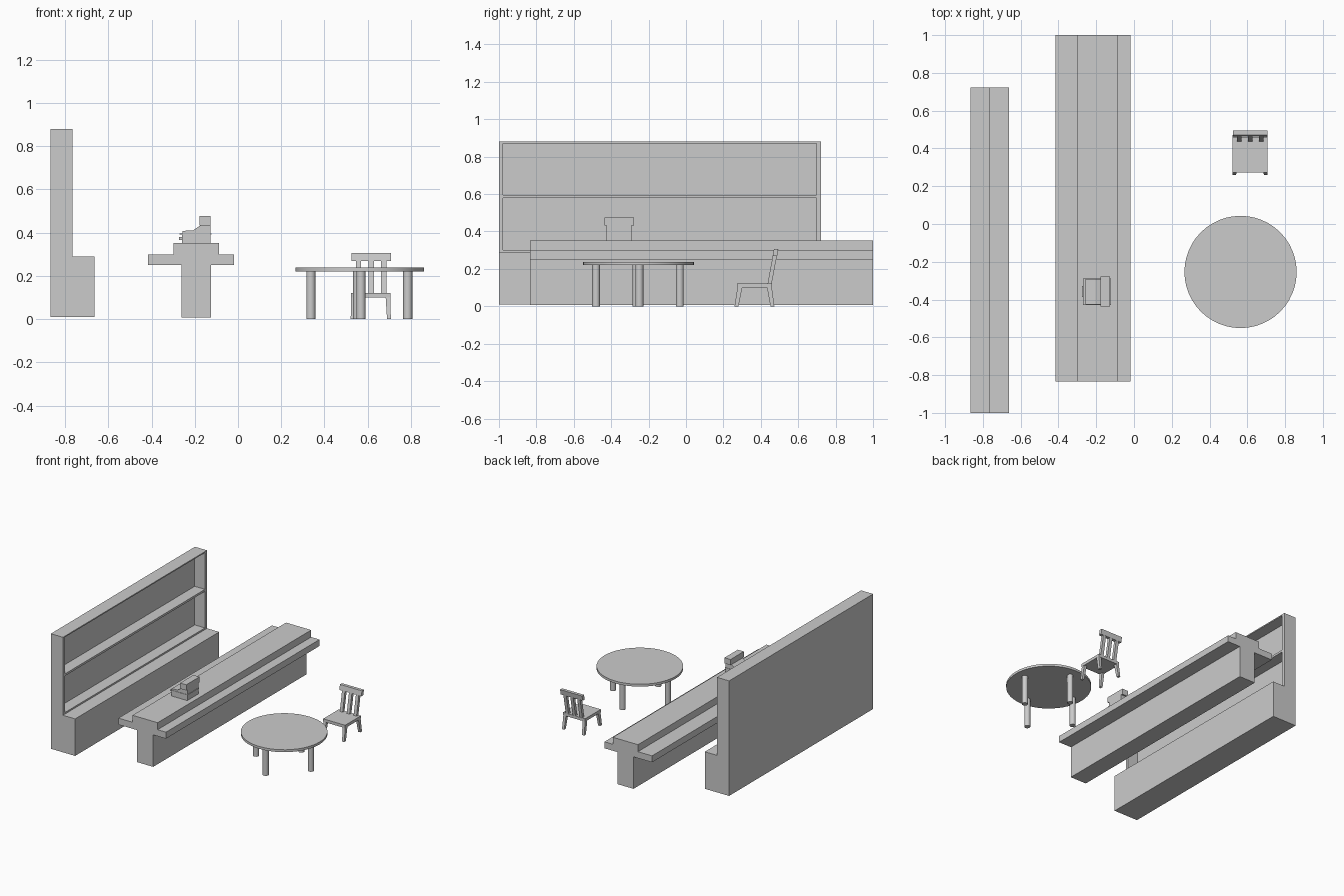
import bpy, bmesh, math
from mathutils import Vector

if "Cube" in bpy.data.objects:
    bpy.data.objects.remove(bpy.data.objects["Cube"])

GREY = (0.6, 0.6, 0.6, 1)
mat = bpy.data.materials.new("light_grey")
mat.use_nodes = True
mat.diffuse_color = GREY
mat.node_tree.nodes["Principled BSDF"].inputs["Base Color"].default_value = GREY


def finish(name, bm):
    bmesh.ops.recalc_face_normals(bm, faces=bm.faces)
    mesh = bpy.data.meshes.new(name)
    bm.to_mesh(mesh)
    bm.free()
    mesh.materials.append(mat)
    ob = bpy.data.objects.new(name, mesh)
    bpy.context.scene.collection.objects.link(ob)
    return ob


def prism(name, profile, y0, y1):
    """Extrude an (x, z) outline along y."""
    bm = bmesh.new()
    face = bm.faces.new([bm.verts.new((x, y0, z)) for x, z in profile])
    out = bmesh.ops.extrude_face_region(bm, geom=[face])
    verts = [v for v in out["geom"] if isinstance(v, bmesh.types.BMVert)]
    bmesh.ops.translate(bm, verts=verts, vec=(0, y1 - y0, 0))
    return finish(name, bm)


def box(name, x, y, z):
    return prism(name, [(x[0], z[0]), (x[1], z[0]), (x[1], z[1]), (x[0], z[1])], *y)


def bar(name, bottom, top, width, depth, taper=1.0):
    """Leaning rectangular bar with level ends."""
    bm = bmesh.new()
    rings = []
    for centre, s in ((bottom, taper), (top, 1.0)):
        rings.append([bm.verts.new(Vector(centre) + Vector((i * width * s / 2, j * depth * s / 2, 0)))
                      for i, j in ((-1, -1), (1, -1), (1, 1), (-1, 1))])
    low, high = rings
    bm.faces.new(low)
    bm.faces.new(high)
    for k in range(4):
        n = (k + 1) % 4
        bm.faces.new((low[k], low[n], high[n], high[k]))
    return finish(name, bm)


def cylinder(name, x, y, z0, z1, radius, sides):
    bm = bmesh.new()
    bmesh.ops.create_cone(bm, cap_ends=True, segments=sides, radius1=radius,
                          radius2=radius, depth=z1 - z0)
    bmesh.ops.translate(bm, verts=bm.verts, vec=(x, y, (z0 + z1) / 2))
    ob = finish(name, bm)
    bpy.ops.object.select_all(action="DESELECT")
    ob.select_set(True)
    bpy.context.view_layer.objects.active = ob
    bpy.ops.object.shade_smooth_by_angle(angle=math.radians(40))
    return ob


# Wall cabinet: low base, back panel, and a frame around two open bays
back, inner, front = -0.866, -0.851, -0.765
y0, y1 = -1.0, 0.722
box("cabinet_base", (back, -0.663), (y0, y1), (0.01, 0.29))
box("cabinet_back", (back, inner), (y0, y1), (0.29, 0.88))
for name, z in (("lower", (0.29, 0.302)), ("middle", (0.578, 0.594)), ("top", (0.871, 0.88))):
    box(f"cabinet_{name}_shelf", (inner, front), (y0 + 0.022, y1 - 0.024), z)
box("cabinet_front_end", (inner, front), (y0, y0 + 0.022), (0.29, 0.88))
box("cabinet_back_end", (inner, front), (y1 - 0.024, y1), (0.29, 0.88))

# Long counter with a ledge on each side
prism("counter", [(-0.261, 0.008), (-0.125, 0.008), (-0.125, 0.25), (-0.018, 0.25),
                  (-0.018, 0.299), (-0.088, 0.299), (-0.088, 0.352), (-0.298, 0.352),
                  (-0.298, 0.299), (-0.416, 0.299), (-0.416, 0.25), (-0.261, 0.25)],
      -0.835, 1.0)

# Cash register
box("register_drawer_case", (-0.26, -0.127), (-0.425, -0.291), (0.352, 0.391))
box("register_drawer_handle", (-0.274, -0.26), (-0.387, -0.327), (0.367, 0.38))
box("register_rim", (-0.27, -0.123), (-0.428, -0.288), (0.391, 0.397))
prism("register_body", [(-0.257, 0.397), (-0.127, 0.397), (-0.127, 0.433), (-0.175, 0.433),
                        (-0.207, 0.411), (-0.257, 0.408)], -0.425, -0.291)
box("register_display", (-0.178, -0.127), (-0.437, -0.278), (0.433, 0.476))

# Round table
tx, ty = 0.564, -0.254
cylinder("table_top", tx, ty, 0.22, 0.238, 0.297, 48)
for i in range(4):
    a = math.radians(90 * i + 2)
    cylinder("table_leg", tx - 0.003 + 0.224 * math.cos(a), ty - 0.003 + 0.224 * math.sin(a),
             0, 0.22, 0.021, 24)

# Chair: seat, four splayed legs, three leaning slats and a top rail
cx = 0.614
box("chair_seat", (cx - 0.092, cx + 0.092), (0.272, 0.46), (0.1, 0.122))
for side in (-1, 1):
    bar("chair_front_leg", (cx + side * 0.084, 0.27, 0), (cx + side * 0.08, 0.288, 0.1), 0.022, 0.026, 0.8)
    bar("chair_back_leg", (cx + side * 0.084, 0.462, 0), (cx + side * 0.08, 0.446, 0.1), 0.022, 0.026, 0.8)
for i in (-1, 0, 1):
    bar("chair_slat", (cx + 0.002 + i * 0.058, 0.447, 0.12), (cx + 0.002 + i * 0.058, 0.475, 0.27), 0.024, 0.022)
bar("chair_top_rail", (cx + 0.002, 0.475, 0.268), (cx + 0.002, 0.482, 0.307), 0.184, 0.024)
